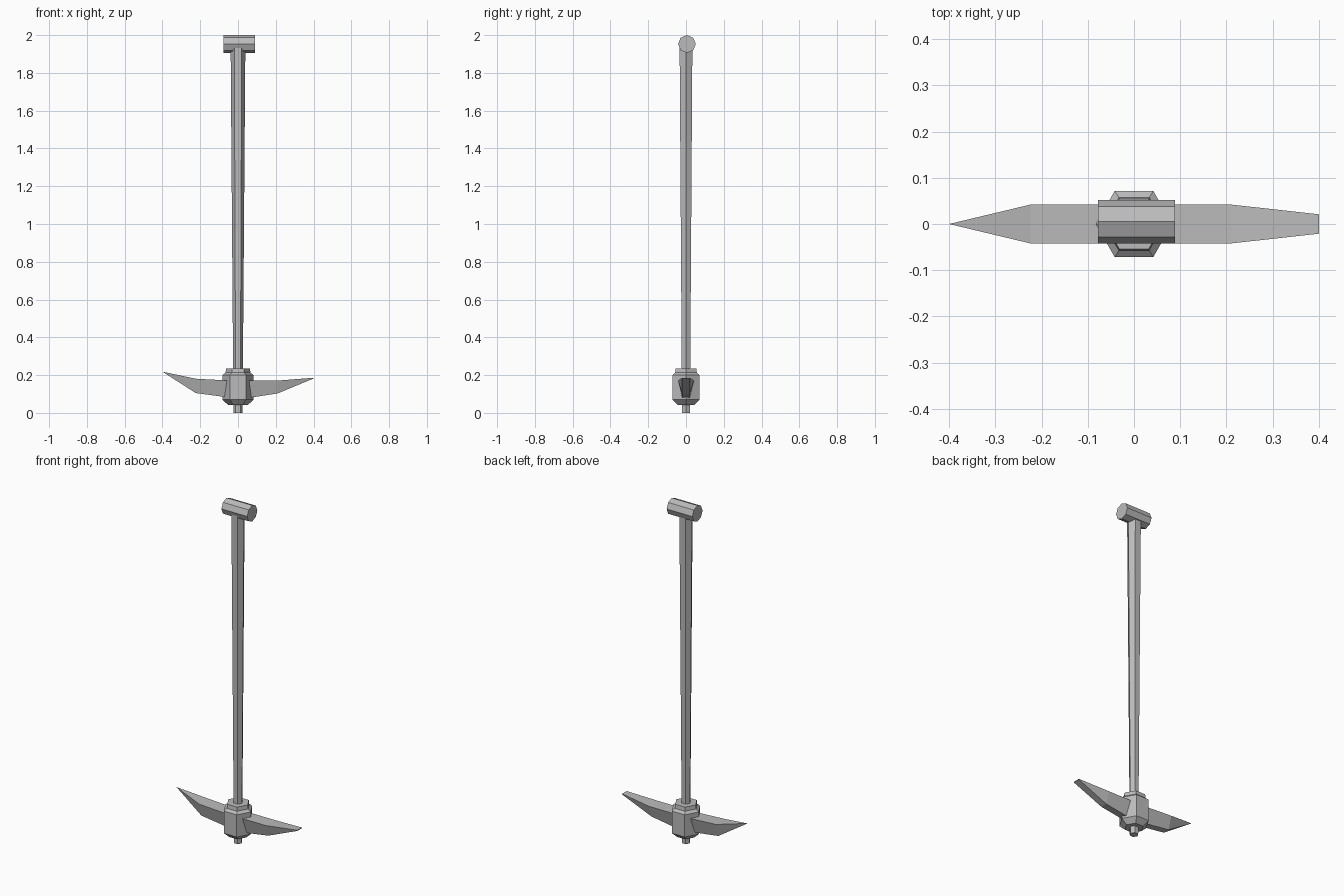
import bpy
import bmesh
from math import cos, sin, pi
from mathutils import Vector

cube = bpy.data.objects.get("Cube")
if cube:
    bpy.data.objects.remove(cube)

grey = bpy.data.materials.new("plain grey")
grey.use_nodes = True
colour = (0.5, 0.5, 0.5, 1)
grey.diffuse_color = colour
grey.node_tree.nodes["Principled BSDF"].inputs["Base Color"].default_value = colour


def loft(name, rings):
    """Skin a row of matching rings, cap both ends and add the flat-shaded part."""
    bm = bmesh.new()
    loops = [[bm.verts.new(p) for p in ring] for ring in rings]
    n = len(loops[0])
    for a, b in zip(loops, loops[1:]):
        for i in range(n):
            j = (i + 1) % n
            bm.faces.new((a[i], a[j], b[j], b[i]))
    bm.faces.new(loops[0])
    bm.faces.new(loops[-1])
    bmesh.ops.remove_doubles(bm, verts=bm.verts, dist=0.0005)
    bmesh.ops.recalc_face_normals(bm, faces=bm.faces)
    mesh = bpy.data.meshes.new(name)
    bm.to_mesh(mesh)
    bm.free()
    mesh.materials.append(grey)
    obj = bpy.data.objects.new(name, mesh)
    bpy.context.collection.objects.link(obj)
    return obj


def turned(name, profile, sides=6):
    """Upright part from (radius, height) pairs, with corners on the x axis."""
    angles = [2 * pi * i / sides for i in range(sides)]
    return loft(name, [[Vector((r * cos(a), r * sin(a), z)) for a in angles]
                       for r, z in profile])


# Tapered hexagonal shaft, poking out below the head
turned("shaft", [(0.024, 0), (0.026, 0.24), (0.039, 1.94)])

# Hexagonal socket with a bevelled base and a stepped neck
turned("socket", [(0.052, 0.042), (0.083, 0.07), (0.083, 0.2),
                  (0.066, 0.213), (0.063, 0.236)])

# Octagonal cross grip
angles = [pi * i / 4 for i in range(8)]
loft("grip", [[Vector((x, 0.005 + 0.047 * cos(a), 1.953 + 0.047 * sin(a)))
               for a in angles] for x in (-0.078, 0.089)])

# Blade: x, top half width, bottom half width, top height, bottom height
stations = [
    (-0.4, 0, 0, 0.218, 0.218),
    (-0.224, 0.042, 0.02, 0.181, 0.105),
    (-0.06, 0.042, 0.02, 0.172, 0.083),
    (0.06, 0.042, 0.02, 0.171, 0.08),
    (0.21, 0.042, 0.02, 0.171, 0.103),
    (0.4, 0.021, 0.021, 0.186, 0.182),
]
loft("pick_blade", [[Vector((x, -t, top)), Vector((x, t, top)),
                     Vector((x, b, low)), Vector((x, -b, low))]
                    for x, t, b, top, low in stations])
